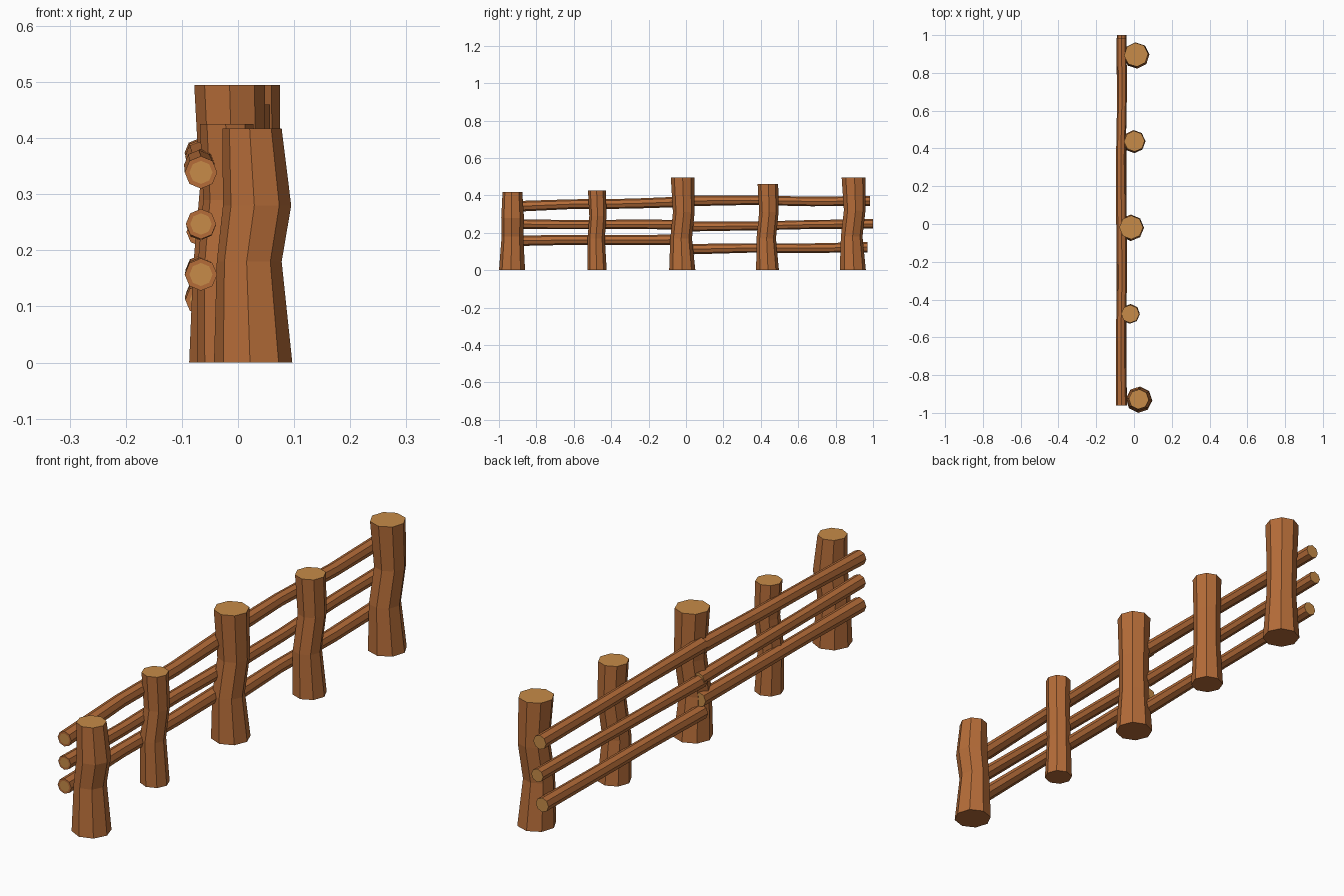
import bpy, bmesh, math
from mathutils import Vector

if "Cube" in bpy.data.objects:
    bpy.data.objects.remove(bpy.data.objects["Cube"])


def material(name, color):
    m = bpy.data.materials.new(name)
    m.diffuse_color = (*color, 1)
    m.use_nodes = True
    m.node_tree.nodes["Principled BSDF"].inputs["Base Color"].default_value = m.diffuse_color
    return m


bark = material("bark", (0.46, 0.15, 0.04))
end_grain = material("end_grain", (0.57, 0.26, 0.065))


def log(name, rings, u, v, grain_both_ends, turn=0.0):
    """Eight-sided log through (centre, radius) rings, spanned by axes u and v."""
    u, v = Vector(u), Vector(v)
    bm = bmesh.new()
    loops = []
    for c, r in rings:
        loops.append([bm.verts.new(Vector(c) + r * (math.cos(a) * u + math.sin(a) * v))
                      for a in (turn + i * math.tau / 8 for i in range(8))])
    for a, b in zip(loops, loops[1:]):
        for i in range(8):
            j = (i + 1) % 8
            bm.faces.new((a[i], a[j], b[j], b[i]))
    start = bm.faces.new(loops[0][::-1])
    end = bm.faces.new(loops[-1])
    # lighter sawn wood inside a bark rim
    for face, r in ((end, rings[-1][1]), (start, rings[0][1])):
        if face is end or grain_both_ends:
            bmesh.ops.inset_region(bm, faces=[face], thickness=r * 0.29)
            face.material_index = 1
    bmesh.ops.recalc_face_normals(bm, faces=bm.faces)
    me = bpy.data.meshes.new(name)
    bm.to_mesh(me)
    bm.free()
    me.materials.append(bark)
    me.materials.append(end_grain)
    ob = bpy.data.objects.new(name, me)
    bpy.context.collection.objects.link(ob)


# Upright posts: rings of (x, y, z, radius)
posts = [
    [(0.027, -0.930, 0, 0.070), (0.020, -0.928, 0.18, 0.058),
     (0.034, -0.927, 0.28, 0.061), (0.025, -0.928, 0.417, 0.053)],
    [(-0.021, -0.476, 0, 0.052), (-0.026, -0.480, 0.17, 0.046),
     (-0.016, -0.471, 0.29, 0.046), (-0.020, -0.476, 0.425, 0.048)],
    [(-0.017, -0.020, 0, 0.070), (-0.022, -0.026, 0.17, 0.058),
     (-0.010, -0.012, 0.31, 0.058), (-0.015, -0.018, 0.495, 0.063)],
    [(0.000, 0.436, 0, 0.061), (-0.005, 0.429, 0.17, 0.052),
     (0.006, 0.443, 0.31, 0.052), (0.002, 0.438, 0.46, 0.055)],
    [(0.012, 0.892, 0, 0.070), (0.006, 0.886, 0.18, 0.058),
     (0.017, 0.902, 0.32, 0.058), (0.011, 0.896, 0.495, 0.064)],
]
for n, rings in enumerate(posts, 1):
    log(f"post_{n}", [((x, y, z), r) for x, y, z, r in rings],
        (1, 0, 0), (0, 1, 0), False, 0.04 * (n - 3))

# Horizontal rails: start y, end y, start z, end z, radius, bow
rails = [
    ("front_rail_low", -0.962, 0.015, 0.157, 0.164, 0.029, 0.002),
    ("front_rail_middle", -0.962, 0.020, 0.247, 0.243, 0.027, -0.002),
    ("front_rail_top", -0.962, 0.015, 0.339, 0.367, 0.029, 0.004),
    ("back_rail_low", 0.000, 0.970, 0.112, 0.123, 0.028, 0.003),
    ("back_rail_middle", 0.000, 1.000, 0.233, 0.248, 0.026, -0.002),
    ("back_rail_top", 0.000, 0.985, 0.370, 0.370, 0.028, 0.004),
]
for name, y0, y1, z0, z1, r, bow in rails:
    rings = []
    for t, b, s in ((0, 0, 1), (0.35, 1, 0.9), (0.68, -0.6, 0.92), (1, 0, 0.97)):
        rings.append(((-0.066 - b * bow, y0 + t * (y1 - y0), z0 + t * (z1 - z0) + b * bow), r * s))
    log(name, rings, (0, 0, 1), (1, 0, 0), True)
